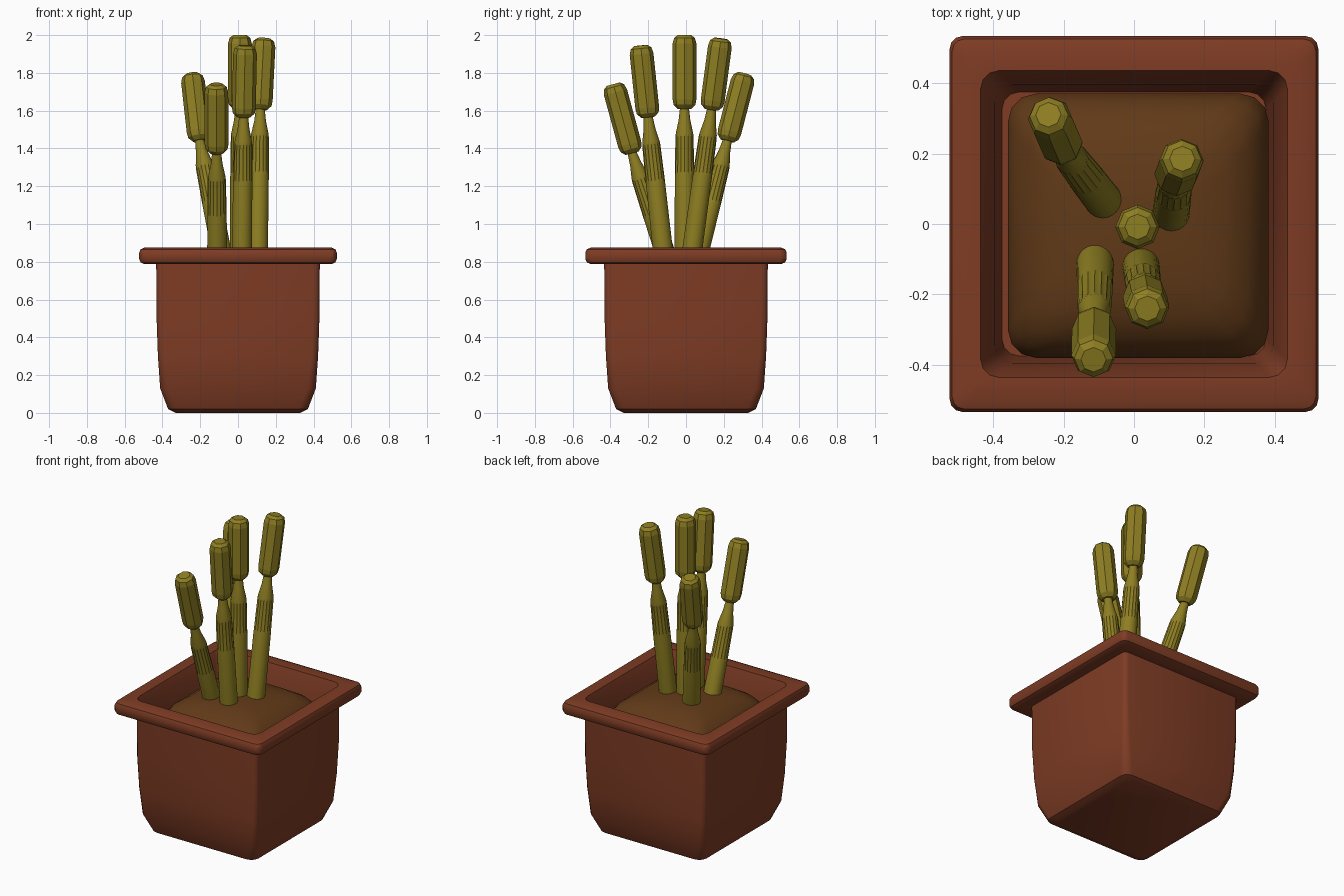
import bpy, bmesh, math
from mathutils import Vector

if "Cube" in bpy.data.objects:
    bpy.data.objects.remove(bpy.data.objects["Cube"])


def material(name, rgb):
    m = bpy.data.materials.new(name)
    m.diffuse_color = (*rgb, 1)
    m.use_nodes = True
    m.node_tree.nodes["Principled BSDF"].inputs["Base Color"].default_value = m.diffuse_color
    return m


CLAY = material("clay", (0.21, 0.045, 0.018))
SOIL = material("soil", (0.12, 0.042, 0.009))
GREEN = material("olive", (0.27, 0.21, 0.016))


def loft(name, rings, mat, angle=30):
    """Skin a list of equal-length rings and cap both ends."""
    bm = bmesh.new()
    loops = [[bm.verts.new(p) for p in ring] for ring in rings]
    n = len(loops[0])
    for a, b in zip(loops, loops[1:]):
        for i in range(n):
            j = (i + 1) % n
            bm.faces.new((a[i], a[j], b[j], b[i]))
    bm.faces.new(loops[0][::-1])
    bm.faces.new(loops[-1])
    bmesh.ops.recalc_face_normals(bm, faces=bm.faces)
    me = bpy.data.meshes.new(name)
    bm.to_mesh(me)
    bm.free()
    ob = bpy.data.objects.new(name, me)
    bpy.context.collection.objects.link(ob)
    me.materials.append(mat)
    bpy.ops.object.select_all(action='DESELECT')
    ob.select_set(True)
    bpy.context.view_layer.objects.active = ob
    if angle:
        bpy.ops.object.shade_smooth_by_angle(angle=math.radians(angle))
    return ob


def square(hx, hy, z, r, cx=0.0, cy=0.0, seg=3):
    """Square ring with rounded corners."""
    pts = []
    for k, (sx, sy) in enumerate(((1, 1), (-1, 1), (-1, -1), (1, -1))):
        for s in range(seg + 1):
            a = math.pi / 2 * (k + s / seg)
            pts.append((cx + sx * (hx - r) + r * math.cos(a),
                        cy + sy * (hy - r) + r * math.sin(a), z))
    return pts


def tube(base, tip, profile, sides, rib=0.0):
    """Rings along a straight axis; profile is (distance, radius, ribbed)."""
    base, tip = Vector(base), Vector(tip)
    d = (tip - base).normalized()
    u = Vector((1, 0, 0))
    u = (u - d * u.dot(d)).normalized()
    v = d.cross(u)
    rings = []
    for t, r, ribbed in profile:
        ring = []
        for i in range(sides):
            a = 2 * math.pi * i / sides
            q = r * (1 - rib * (i % 2) * ribbed)
            ring.append(base + d * t + (u * math.cos(a) + v * math.sin(a)) * q)
        rings.append(ring)
    return rings


# Pot: outer wall, overhanging rim, inner wall: (half x, half y, z, corner)
pot = [(.33, .33, 0, .05), (.37, .37, .02, .05), (.412, .412, .13, .045),
       (.424, .424, .3, .035), (.431, .431, .5, .03), (.433, .433, .79, .03),
       (.495, .503, .787, .03), (.516, .525, .797, .035), (.523, .533, .815, .035),
       (.523, .533, .848, .035), (.516, .525, .866, .035), (.495, .503, .875, .03),
       (.435, .435, .874, .05), (.42, .42, .83, .05), (.395, .395, .7, .05),
       (.375, .375, .5, .05)]
loft("pot", [square(*p) for p in pot], CLAY)

# Soil mound: domed rounded square
mound = [(.37, .375, .5, .08), (.37, .375, .68, .08), (.35, .355, .745, .09),
         (.31, .315, .80, .10), (.25, .255, .838, .11), (.17, .17, .86, .10),
         (.07, .07, .87, .06)]
loft("soil", [square(*p, cx=.012, cy=-.005) for p in mound], SOIL, 40)

# Cactus stalks: stem base, head bottom centre, head top centre
stalks = [((-.11, -.108, .84), (-.113, -.285, 1.375), (-.115, -.385, 1.74)),
          ((.02, -.12, .84), (.03, -.20, 1.565), (.038, -.24, 1.945)),
          ((.01, -.008, .84), (.01, -.008, 1.61), (.01, -.008, 2.0)),
          ((.105, .03, .84), (.118, .135, 1.605), (.137, .185, 1.982)),
          ((-.085, .065, .84), (-.203, .218, 1.44), (-.243, .31, 1.795))]
for k, (base, neck, top) in enumerate(stalks, 1):
    n = (Vector(neck) - Vector(base)).length
    stem = [(0, .053, 0), (n - .35, .051, 0), (n - .33, .051, 1), (n - .15, .048, 1),
            (n - .13, .046, 0), (n - .06, .031, 0), (n + .02, .022, 0)]
    loft(f"stem_{k}", tube(base, neck, stem, 32, .09), GREEN)
    h = (Vector(top) - Vector(neck)).length
    head = [(0, .036, 0), (.022, .058, 0), (.05, .063, 0),
            (h - .045, .063, 0), (h - .015, .055, 0), (h, .036, 0)]
    loft(f"head_{k}", tube(neck, top, head, 8), GREEN, 0)
